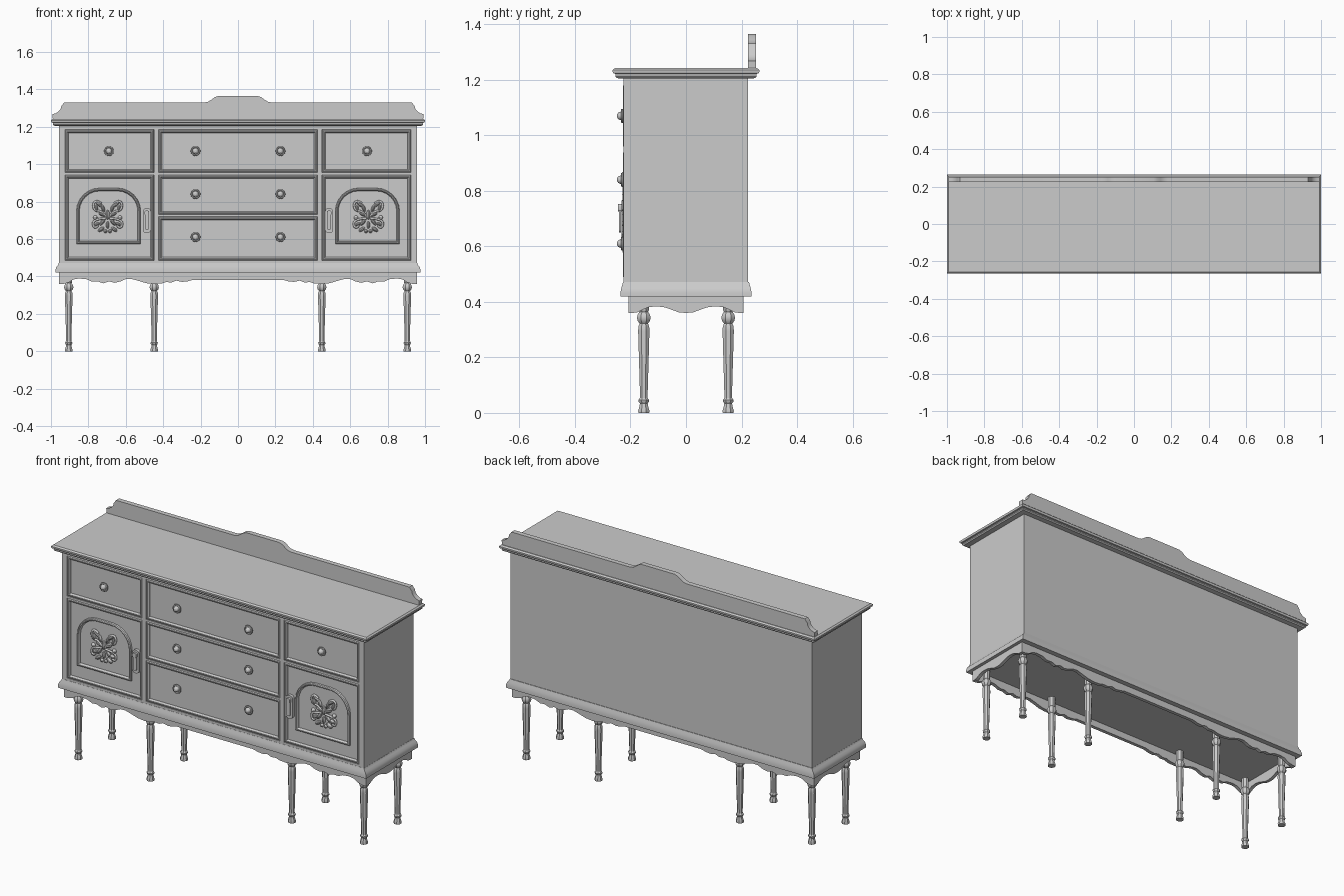
import bpy, bmesh, math
from mathutils import Vector

if "Cube" in bpy.data.objects:
    bpy.data.objects.remove(bpy.data.objects["Cube"])

FACE, PANEL = -0.226, -0.215      # front frame plane and recessed panel plane


def finish(name, bm, smooth=True):
    bmesh.ops.recalc_face_normals(bm, faces=bm.faces)
    me = bpy.data.meshes.new(name)
    bm.to_mesh(me)
    bm.free()
    ob = bpy.data.objects.new(name, me)
    bpy.context.collection.objects.link(ob)
    if smooth:
        bpy.ops.object.select_all(action='DESELECT')
        ob.select_set(True)
        bpy.context.view_layer.objects.active = ob
        bpy.ops.object.shade_smooth_by_angle(angle=math.radians(32))
    return ob


def loft(name, rings, caps=True, loop=False):
    bm = bmesh.new()
    vs = [[bm.verts.new(p) for p in r] for r in rings]
    n = len(vs[0])
    for a, b in zip(vs, vs[1:] + ([vs[0]] if loop else [])):
        for i in range(n):
            j = (i + 1) % n
            bm.faces.new((a[i], a[j], b[j], b[i]))
    if caps and not loop:
        bm.faces.new(vs[0])
        bm.faces.new(vs[-1])
    return finish(name, bm)


def slab(name, tiers):
    return loft(name, [[(-x, -y, z), (x, -y, z), (x, y, z), (-x, y, z)] for x, y, z in tiers])


def boxes(name, items):
    bm = bmesh.new()
    for x0, x1, y0, y1, z0, z1 in items:
        vs = bmesh.ops.create_cube(bm, size=1)['verts']
        for v in vs:
            v.co = Vector(((x0 + x1) / 2 + v.co.x * (x1 - x0), (y0 + y1) / 2 + v.co.y * (y1 - y0),
                           (z0 + z1) / 2 + v.co.z * (z1 - z0)))
    return finish(name, bm, False)


def lathe(name, prof, place, seg):
    rings = [[place(r * math.cos(2 * math.pi * (i + .5) / seg), r * math.sin(2 * math.pi * (i + .5) / seg), h)
              for i in range(seg)] for r, h in prof]
    return loft(name, rings)


def plate(name, pts, place, t0, t1):
    return loft(name, [[place(u, v, t) for u, v in pts] for t in (t0, t1)])


def round_rect(x0, x1, z0, z1, rb, rt, n=7):
    # outline with separate bottom and top corner radii
    pts = []
    for cx, cz, r, a in ((x1 - rb, z0 + rb, rb, -90), (x1 - rt, z1 - rt, rt, 0),
                         (x0 + rt, z1 - rt, rt, 90), (x0 + rb, z0 + rb, rb, 180)):
        for i in range(n if r > 0 else 1):
            t = math.radians(a + 90 * i / (n - 1))
            pts.append((cx + r * math.cos(t), cz + r * math.sin(t)))
    return pts


def bead(name, x0, x1, z0, z1, w, h, rt=0):
    rings = []
    for f, g in ((0, 0), (.08, .7), (.35, 1), (.65, 1), (.92, .6), (1, 0)):
        d = f * w
        pts = round_rect(x0 + d, x1 - d, z0 + d, z1 - d, 0, max(rt - d, 0))
        rings.append([(x, PANEL - g * h, z) for x, z in pts])
    loft(name, rings, caps=False)


# carcass, face frame, top and base moulding
boxes("carcass", [(-.957, .957, PANEL, .224, .43, 1.21)])
rails = [(.44, .485), (1.185, 1.208)]
items = [(-.957, .957, FACE, PANEL + .002, a, b) for a, b in rails]
for s in (-1, 1):
    for a, b in ((.925, .957), (.425, .45)):
        items.append((min(s * a, s * b), max(s * a, s * b), FACE, PANEL + .002, .485, 1.185))
    a, b = sorted((s * .45, s * .925))
    items.append((a, b, FACE, PANEL + .002, .943, .955))
for z in ((.943, .955), (.72, .73)):
    items.append((-.425, .425, FACE, PANEL + .002, *z))
boxes("face_frame", items)
slab("table_top", [(.972, .238, 1.204), (.985, .25, 1.207), (.99, .255, 1.213), (.988, .253, 1.221),
                   (.997, .261, 1.223), (1, .264, 1.228), (1, .264, 1.235), (.992, .256, 1.242)])
slab("base_moulding", [(.976, .236, .42), (.976, .236, .435), (.972, .233, .45),
                       (.963, .23, .46), (.958, .227, .472)])

# back splash with stepped centre crest
half = [(.99, 1.238), (.992, 1.268), (.975, 1.272), (.96, 1.282), (.948, 1.296), (.945, 1.31), (.93, 1.33),
        (.18, 1.33), (.16, 1.334), (.142, 1.345), (.125, 1.358), (.105, 1.365)]
plate("back_splash", half + [(-x, z) for x, z in reversed(half)], lambda u, v, t: (u, t, v), .224, .252)


# scalloped aprons: strip from a wavy lower edge up to the base
def apron(name, edge, place, t0, t1):
    pts = [(-u, v) for u, v in reversed(edge)] + [p for p in edge if p[0] > 0]
    e = pts[-1][0]
    plate(name, pts + [(e, .425), (-e, .425)], place, t0, t1)


long_edge = [(.24, .382), (.27, .374), (.30, .371), (.33, .378), (.355, .368), (.385, .37), (.41, .362),
             (.45, .36), (.49, .364), (.53, .376), (.57, .387), (.60, .386), (.63, .373), (.66, .366),
             (.69, .374), (.72, .363), (.75, .374), (.78, .372), (.81, .385), (.85, .389), (.88, .384),
             (.905, .368), (.93, .361), (.957, .36)]
side_edge = [(0, .36), (.025, .362), (.05, .371), (.075, .38), (.105, .384), (.135, .381),
             (.16, .37), (.175, .362), (.207, .36)]
for s, n in ((-1, "front"), (1, "back")):
    apron(n + "_apron", long_edge, lambda u, v, t: (u, s * t, v), .187, .207)
for s, n in ((-1, "left"), (1, "right")):
    apron(n + "_apron", side_edge, lambda u, v, t: (s * t, u, v), .937, .957)

# eight turned legs
leg = [(.021, 0), (.022, .008), (.018, .02), (.015, .034), (.02, .04), (.021, .046), (.015, .054), (.015, .07),
       (.022, .295), (.021, .312), (.016, .322), (.023, .33), (.027, .342), (.024, .354), (.017, .364),
       (.02, .37), (.02, .422)]
for x in (-.905, -.448, .448, .905):
    for y in (-.152, .152):
        lathe("leg", leg, lambda a, b, h: (x + a, y + b, h), 8)

# drawer and door beading
for x0, x1, z0, z1 in ((-.425, .425, .955, 1.185), (-.425, .425, .73, .943), (-.425, .425, .485, .72),
                       (-.925, -.45, .955, 1.185), (.45, .925, .955, 1.185),
                       (-.925, -.45, .485, .943), (.45, .925, .485, .943)):
    bead("panel_bead", x0, x1, z0, z1, .018, .012)

# knobs
knob = [(.012, 0), (.012, .006), (.023, .008), (.026, .013), (.025, .018), (.02, .02), (.017, .017),
        (.015, .022), (.012, .029), (.006, .033)]
for x, z in [(-.69, 1.07), (.69, 1.07)] + [(s * .227, z) for s in (-1, 1) for z in (1.07, .84, .61)]:
    lathe("knob", knob, lambda a, b, h: (x + a, PANEL - h, z + b), 20)


# carved door ornament: mirrored scrolls, leaves and berries
def scroll(cx, cz, pts, r):
    cu = bpy.data.curves.new("carved_scroll", 'CURVE')
    cu.dimensions = '3D'
    cu.bevel_depth, cu.bevel_resolution, cu.resolution_u = r, 2, 4
    cu.use_fill_caps = True
    sp = cu.splines.new('NURBS')
    sp.points.add(len(pts) - 1)
    for p, (u, v) in zip(sp.points, pts):
        p.co = (cx + u, PANEL - .004, cz + v, 1)
    sp.use_endpoint_u = True
    sp.order_u = 3
    ob = bpy.data.objects.new("carved_scroll", cu)
    bpy.context.collection.objects.link(ob)


def leaf(bm, x, z, a, b, rot):
    vs = bmesh.ops.create_uvsphere(bm, u_segments=10, v_segments=6, radius=1)['verts']
    c, s = math.cos(rot), math.sin(rot)
    for v in vs:
        p, q = v.co.x * a, v.co.z * b
        v.co = Vector((x + p * c - q * s, PANEL - .002 + v.co.y * .013, z + p * s + q * c))


for side in (-1, 1):
    cx, cz = side * .697, .72
    bead("door_arch", side * .692 - .172, side * .692 + .172, .573, .873, .016, .014, .125)
    bm = bmesh.new()
    leaf(bm, cx, cz + .01, .012, .026, 0)
    leaf(bm, cx, cz - .045, .009, .02, 0)
    for m in (-1, 1):
        for u, v, a, b, r in ((.045, .066, .025, .01, .7), (.025, .045, .022, .009, 1.2), (.06, .045, .018, .008, 1.4),
                              (.03, .012, .02, .009, .4), (.066, -.005, .012, .012, 0), (.028, -.03, .022, .009, -.9),
                              (.055, -.04, .016, .008, -.4), (.035, -.068, .02, .01, -.6), (.012, -.078, .01, .01, 0)):
            leaf(bm, cx + m * u, cz + v, a, b, m * r)
        scroll(cx, cz, [(m * u, v) for u, v in ((.01, .0), (.03, .03), (.07, .03), (.08, .07), (.055, .088),
                                                (.035, .07))], .006)
        scroll(cx, cz, [(m * u, v) for u, v in ((.01, -.01), (.04, -.01), (.08, -.025), (.075, -.06), (.05, -.055),
                                                (.055, -.035))], .006)
    finish("door_carving", bm)

    # handle plate with keyhole boss and drop pull
    hx = side * .487
    face = lambda u, v, t: (u, t, v)
    plate("handle_plate", round_rect(hx - .021, hx + .021, .632, .765, .018, .018), face, PANEL + .002, -.232)
    plate("handle_boss", round_rect(hx - .012, hx + .012, .725, .752, .008, .008), face, -.23, -.245)
    plate("drop_pull", round_rect(hx - .011, hx + .011, .65, .735, .01, .01), face, -.235, -.241)
